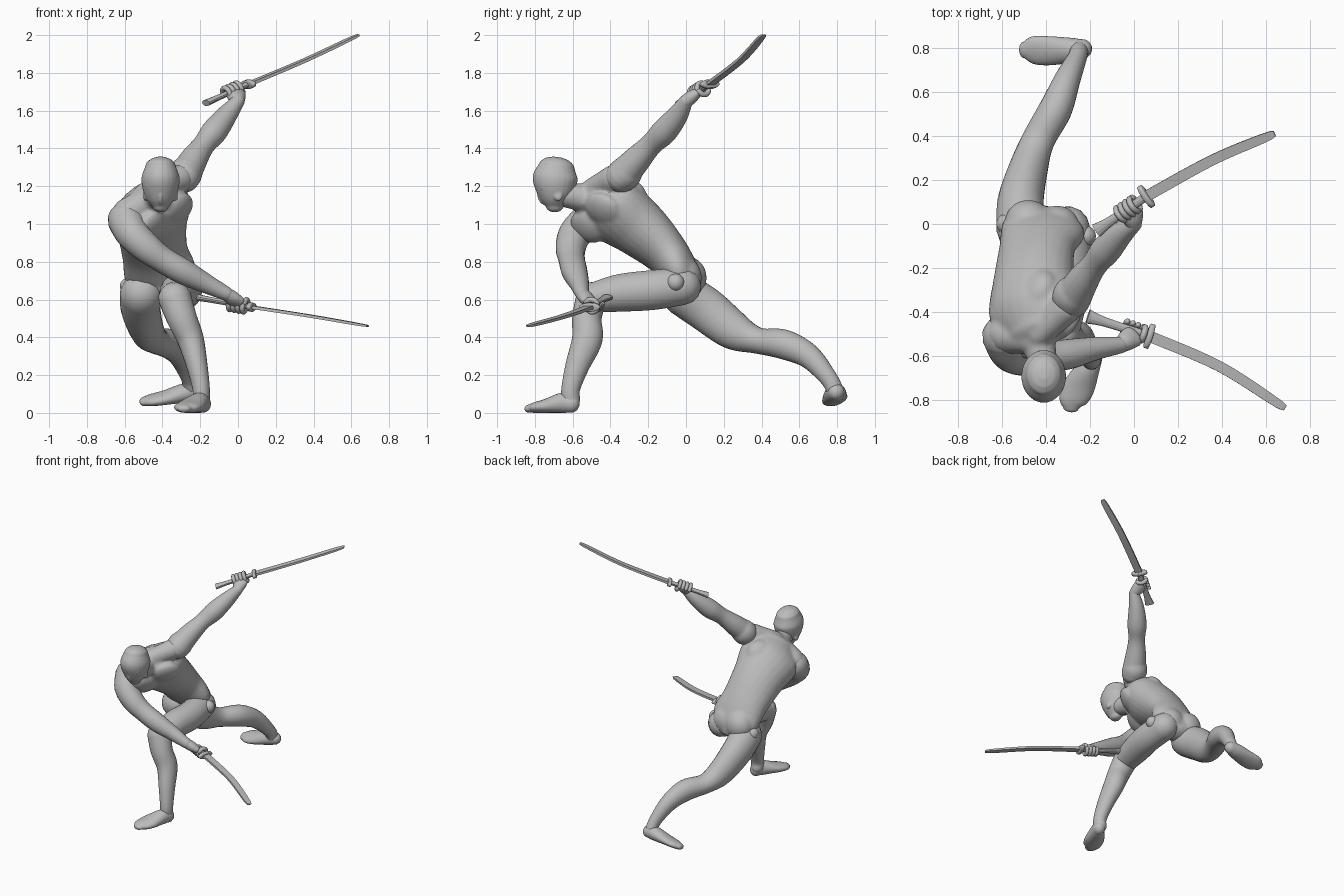
import bpy, bmesh, math
from mathutils import Vector, Matrix

cube = bpy.data.objects.get("Cube")
if cube:
    bpy.data.objects.remove(cube, do_unlink=True)

clay = bpy.data.materials.new("clay grey")
clay.use_nodes = True
clay.diffuse_color = (.5, .5, .5, 1)
clay.node_tree.nodes["Principled BSDF"].inputs["Base Color"].default_value = clay.diffuse_color
X, Y, Z = Vector((1, 0, 0)), Vector((0, 1, 0)), Vector((0, 0, 1))


def spline(points, steps):
    """Catmull-Rom through tuples of any length."""
    pts = [Vector(p) for p in points]
    out = []
    for i in range(len(pts) - 1):
        b, c = pts[i], pts[i + 1]
        a = pts[max(i - 1, 0)]
        d = pts[min(i + 2, len(pts) - 1)]
        for k in range(steps):
            t = k / steps
            out.append(b + (c - a) * (t / 2) + (a * 2 - b * 5 + c * 4 - d) * (t * t / 2)
                       + (b * 3 - a - c * 3 + d) * (t ** 3 / 2))
    return out + [pts[-1]]


def loft(bm, points, side=X, side_end=None, sides=24, steps=6, cap=1.0):
    """Elliptical sections (x, y, z, half width, half depth) swept along a path."""
    dense = spline([p if len(p) > 4 else (*p, p[-1]) for p in points], steps)
    centres = [Vector(p[:3]) for p in dense]
    last = len(dense) - 1
    sections = []
    for i, p in enumerate(dense):
        t = (centres[min(i + 1, last)] - centres[max(i - 1, 0)]).normalized()
        u = Vector(side).lerp(Vector(side_end or side), i / last)
        u = (u - t * u.dot(t)).normalized()
        sections.append((centres[i], t, u, t.cross(u), p[3], p[4]))

    def dome(section, sign):
        c, t, u, v, w, d = section
        rise = min(w, d) * cap
        return [(c + t * sign * rise * math.sin(a), t, u, v, w * math.cos(a), d * math.cos(a))
                for a in (math.radians(q) for q in (25, 50, 75))]
    if cap:
        sections = dome(sections[0], -1)[::-1] + sections + dome(sections[-1], 1)
    rings = []
    for c, t, u, v, w, d in sections:
        angles = [math.tau * (k + .5) / sides for k in range(sides)]
        rings.append([bm.verts.new(c + u * w * math.cos(a) + v * d * math.sin(a)) for a in angles])
    for r, s in zip(rings, rings[1:]):
        for k in range(sides):
            n = (k + 1) % sides
            bm.faces.new((r[k], r[n], s[n], s[k]))
    bm.faces.new(rings[0][::-1])
    bm.faces.new(rings[-1])


def ball(bm, loc, radii, axis=Z):
    turn = Vector(axis).to_track_quat('Z', 'Y').to_matrix().to_4x4()
    bmesh.ops.create_uvsphere(bm, u_segments=24, v_segments=14, radius=1,
                              matrix=Matrix.Translation(loc) @ turn @ Matrix.Diagonal((*radii, 1)))


def finish(name, bm, fuse=0, sharp=False):
    bmesh.ops.recalc_face_normals(bm, faces=bm.faces)
    mesh = bpy.data.meshes.new(name)
    bm.to_mesh(mesh)
    bm.free()
    mesh.materials.append(clay)
    obj = bpy.data.objects.new(name, mesh)
    bpy.context.collection.objects.link(obj)
    for face in mesh.polygons:
        face.use_smooth = not sharp
    if fuse:
        remesh = obj.modifiers.new("fuse", 'REMESH')
        remesh.mode, remesh.voxel_size, remesh.use_smooth_shade = 'VOXEL', fuse, True
        relax = obj.modifiers.new("relax", 'SMOOTH')
        relax.factor, relax.iterations = .5, 7


def limb(name, points, side=X, muscles=()):
    """A lofted limb with extra muscle bulges fused in."""
    bm = bmesh.new()
    loft(bm, points, side)
    for spot, radii, axis in muscles:
        ball(bm, spot, radii, axis)
    finish(name, bm, fuse=.008 if muscles else 0)


def hand(name, wrist, pommel, guard, grip, turn):
    """Palm with fingers curled around the sword handle."""
    wrist, pommel, guard = Vector(wrist), Vector(pommel), Vector(guard)
    axis = (guard - pommel).normalized()
    centre = pommel.lerp(guard, grip)
    palm = wrist - centre
    palm = (palm - axis * palm.dot(axis)).normalized()
    around = axis.cross(palm) * turn
    bm = bmesh.new()
    knuckles = centre + palm * .03
    loft(bm, [(*wrist, .036, .035), (*wrist.lerp(knuckles, .5), .047, .036),
              (*knuckles, .053, .03)], axis)

    def curl(offset, reach, sign, thick):
        path = []
        for k in range(6):
            a = sign * reach * k / 5
            path.append((*(centre + axis * offset + (palm * math.cos(a) + around * math.sin(a)) * .034), thick))
        loft(bm, path, axis, sides=10, steps=2)
    for i in range(4):
        curl((i - 1.5) * .026, 3.6, 1, .0135)
    curl(.045, 2.2, -1, .015)
    finish(name, bm)


def sword(name, pommel, guard, middle, tip):
    start, end = Vector(pommel), Vector(guard)
    axis = (end - start).normalized()
    flat = axis.cross(Z).normalized()
    # Handle flares toward the pommel
    bm = bmesh.new()
    loft(bm, [(*start, .034, .018), (*start.lerp(end, .3), .022, .015), (*end, .02, .015)],
         flat, sides=12, cap=0)
    finish(name + "_handle", bm, sharp=True)
    # Oval guard plate
    bm = bmesh.new()
    loft(bm, [(*(end - axis * .01), .058, .024), (*(end + axis * .01), .058, .024)],
         flat, sides=20, steps=1, cap=.2)
    finish(name + "_guard", bm)
    # Curved flat blade with a square-cut section
    bm = bmesh.new()
    near = Vector(middle).lerp(Vector(tip), .9)
    loft(bm, [(*end, .036, .012), (*middle, .034, .011), (*near, .028, .009), (*tip, .002, .001)],
         flat, sides=4, cap=0)
    finish(name + "_blade", bm, sharp=True)


# Torso, twisted from level hips to tilted shoulders
hip_line = Vector((1, -.2, 0))
shoulder_line = Vector((.74, .44, .5))
chest_front = Vector((.66, -.52, -.52))
bm = bmesh.new()
loft(bm, [(-.4, 0, .65, .12, .085), (-.41, -.025, .73, .19, .1), (-.44, -.11, .85, .176, .12),
          (-.455, -.25, .98, .19, .15), (-.455, -.39, 1.08, .218, .155), (-.45, -.49, 1.15, .15, .1)],
     hip_line, shoulder_line, cap=.6)
loft(bm, [(-.45, -.46, 1.13, .09), (-.43, -.55, 1.14, .075), (-.41, -.65, 1.155, .064)])
for s in (-1, 1):
    # Chest muscle, shoulder blade and buttock on each side
    chest = Vector((-.45, -.43, 1.08)) + shoulder_line * s * .09
    ball(bm, chest + chest_front * .09, (.11, .1, .05), chest_front)
    ball(bm, chest - chest_front * .09 + Vector((0, .05, -.02)), (.1, .1, .06), chest_front)
    ball(bm, Vector((-.415, .002, .715)) + hip_line * s * .065, (.105, .095, .11))
# Muscles sloping from neck to shoulders
loft(bm, [(-.43, -.5, 1.18, .06), (-.31, -.38, 1.24, .075)], Y)
loft(bm, [(-.46, -.52, 1.14, .07), (-.58, -.5, 1.05, .09)], Y)
finish("torso", bm, fuse=.011)

# Masked head with soft brow, nose and ear shapes
bm = bmesh.new()
loft(bm, [(-.41, -.695, 1.09, .042, .046), (-.41, -.695, 1.13, .074, .078), (-.41, -.693, 1.185, .095, .106),
          (-.41, -.692, 1.245, .101, .12), (-.41, -.685, 1.3, .083, .098)], X, cap=.68)
ball(bm, (-.41, -.765, 1.145), (.012, .022, .045), (0, -.3, 1))
for s in (-1, 1):
    ball(bm, (-.41 + s * .042, -.766, 1.19), (.012, .022, .042), (s, .2, .5))
    ball(bm, (-.41 + s * .082, -.675, 1.145), (.01, .022, .024))
finish("head", bm, fuse=.006)

# Raised left arm with a rounded shoulder cap
limb("left_arm", [(-.285, -.345, 1.25, .086), (-.235, -.26, 1.34, .074), (-.18, -.185, 1.42, .06),
                  (-.125, -.115, 1.49, .069), (-.06, -.045, 1.575, .056), (0, 0, 1.65, .037)],
     muscles=[((-.28, -.325, 1.265), (.09, .09, .1), (.4, .6, .7))])
# Lowered right arm crossing the body
limb("right_arm", [(-.59, -.51, 1.02, .1), (-.56, -.585, .95, .088), (-.485, -.61, .875, .08),
                   (-.4, -.605, .812, .07), (-.29, -.59, .748, .068), (-.17, -.565, .685, .052),
                   (-.06, -.55, .63, .037)], Y)

# Front left leg, bent at the knee
limb("left_thigh", [(-.3, -.02, .67, .1, .1), (-.29, -.18, .65, .1, .106), (-.315, -.35, .635, .1, .1),
                    (-.335, -.49, .61, .086, .08)])
limb("left_shin", [(-.335, -.5, .61, .088, .083), (-.297, -.525, .5, .08, .078), (-.252, -.523, .39, .071, .081),
                   (-.217, -.575, .25, .056, .064), (-.195, -.61, .13, .046, .05), (-.195, -.61, .07, .046, .05)])
limb("left_foot", [(-.185, -.605, .048, .042, .047), (-.205, -.65, .054, .052, .054),
                   (-.25, -.74, .037, .072, .037), (-.28, -.8, .028, .062, .028), (-.287, -.835, .022, .036, .02)])

# Rear right leg, stretched back
limb("right_leg", [(-.51, -.02, .63, .115, .115), (-.515, .1, .552, .105, .118), (-.48, .25, .437, .089, .103),
                   (-.435, .38, .383, .075, .07), (-.357, .52, .362, .075, .079), (-.305, .65, .3, .06, .065),
                   (-.26, .75, .19, .044, .048), (-.25, .785, .13, .042, .045)])
limb("right_foot", [(-.235, .795, .11, .045, .045), (-.285, .79, .105, .057, .05),
                    (-.39, .787, .08, .068, .035), (-.46, .79, .068, .064, .028),
                    (-.5, .79, .06, .038, .022)], (0, 1, .3))

# Exposed hip joints
for name, spot in (("left_hip_joint", (-.22, -.055, .69)), ("right_hip_joint", (-.578, 0, .67))):
    bm = bmesh.new()
    ball(bm, spot, (.047, .047, .047))
    finish(name, bm)

# Curved swords and the hands that grip them
high_pommel, high_guard = (-.17, -.03, 1.64), (.055, .125, 1.74)
sword("upper_sword", high_pommel, high_guard, (.355, .29, 1.867), (.637, .41, 2))
hand("left_hand", (0, 0, 1.65), high_pommel, high_guard, .62, -1)
low_pommel, low_guard = (-.21, -.42, .61), (.07, -.51, .56)
sword("lower_sword", low_pommel, low_guard, (.385, -.645, .512), (.685, -.835, .46))
hand("right_hand", (-.06, -.55, .63), low_pommel, low_guard, .74, 1)
